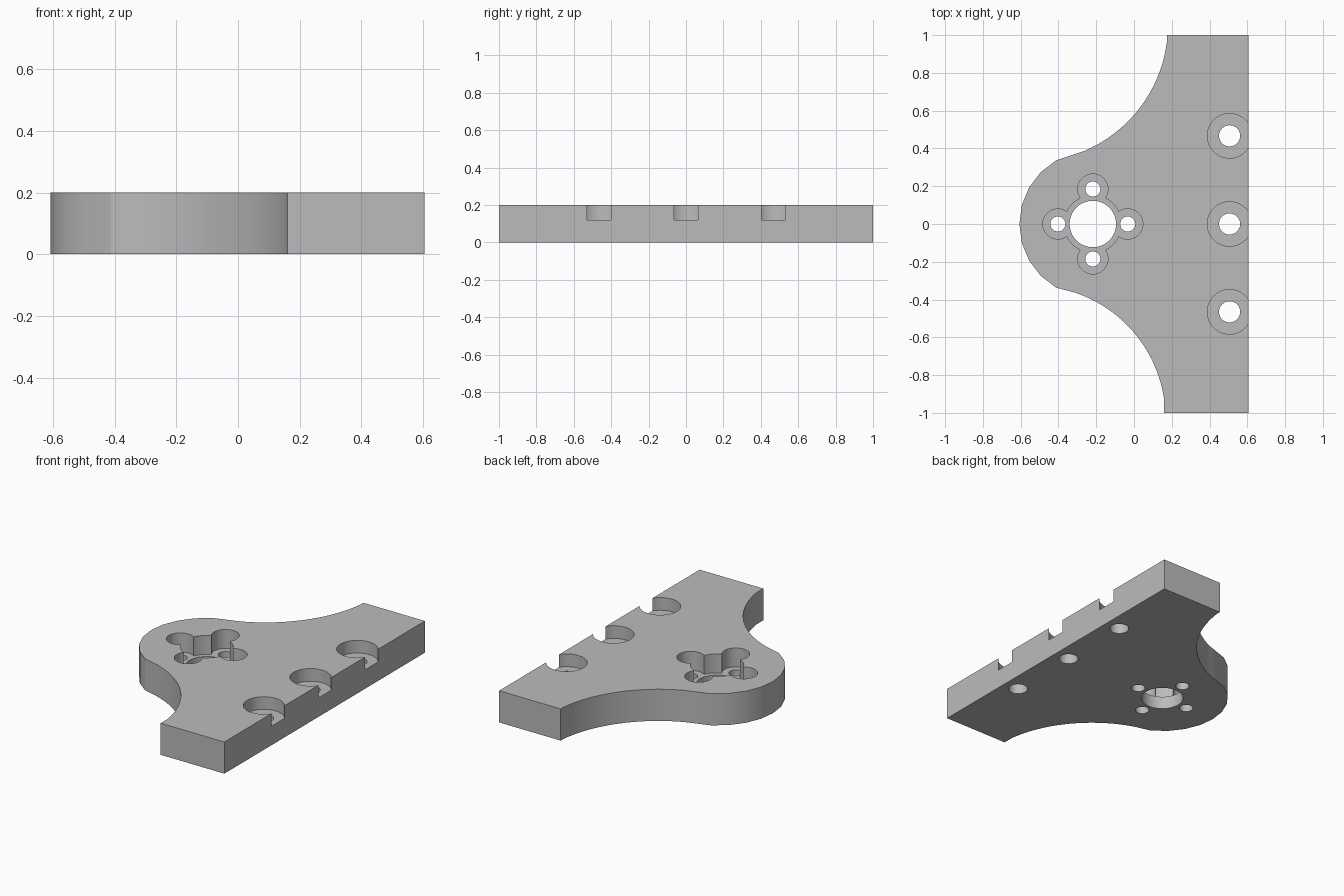
import bpy, bmesh
from math import cos, sin, pi, atan2, hypot
from mathutils import Vector

cube = bpy.data.objects.get("Cube")
if cube:
    bpy.data.objects.remove(cube, do_unlink=True)

THICK = 0.2
HUB_X = -0.218
EDGE_X = 0.605

grey = bpy.data.materials.new("plain grey")
grey.use_nodes = True
colour = (0.5, 0.5, 0.5, 1)
grey.diffuse_color = colour
grey.node_tree.nodes["Principled BSDF"].inputs["Base Color"].default_value = colour


def arc(a, b, c, steps):
    """Points on the circle from a through b to c."""
    (ax, ay), (bx, by), (cx, cy) = a, b, c
    d = 2 * (ax * (by - cy) + bx * (cy - ay) + cx * (ay - by))
    sa, sb, sc = ax * ax + ay * ay, bx * bx + by * by, cx * cx + cy * cy
    ox = (sa * (by - cy) + sb * (cy - ay) + sc * (ay - by)) / d
    oy = (sa * (cx - bx) + sb * (ax - cx) + sc * (bx - ax)) / d
    r = hypot(ax - ox, ay - oy)
    start = atan2(ay - oy, ax - ox)
    turn = (atan2(cy - oy, cx - ox) - start) % (2 * pi)
    if (atan2(by - oy, bx - ox) - start) % (2 * pi) > turn:
        turn -= 2 * pi
    return [(ox + r * cos(start + turn * i / steps),
             oy + r * sin(start + turn * i / steps)) for i in range(steps + 1)]


def prism(name, outline, bottom, top):
    """Extrude a closed outline between two heights."""
    bm = bmesh.new()
    face = bm.faces.new([bm.verts.new((x, y, bottom)) for x, y in outline])
    raised = bmesh.ops.extrude_face_region(bm, geom=[face])["geom"]
    verts = [v for v in raised if isinstance(v, bmesh.types.BMVert)]
    bmesh.ops.translate(bm, verts=verts, vec=Vector((0, 0, top - bottom)))
    bmesh.ops.recalc_face_normals(bm, faces=bm.faces)
    mesh = bpy.data.meshes.new(name)
    bm.to_mesh(mesh)
    bm.free()
    obj = bpy.data.objects.new(name, mesh)
    mesh.materials.append(grey)
    bpy.context.collection.objects.link(obj)
    return obj


# Plate outline: straight mounting edge, two concave flanks, round nose
upper_flank = arc((0.175, 0.97), (0.075, 0.68), (-0.26, 0.388), 18)
nose = arc((-0.412, 0.337), (-0.607, 0), (-0.412, -0.337), 8)
lower_flank = arc((-0.31, -0.364), (0, -0.575), (0.16, -0.93), 18)
outline = ([(EDGE_X, 1), (0.175, 1)] + upper_flank + nose
           + lower_flank + [(0.16, -1), (EDGE_X, -1)])
plate = prism("mounting_plate", outline, 0, THICK)
bpy.context.view_layer.objects.active = plate
plate.select_set(True)


def cut(x, y, radius, floor, sides=40):
    """Drill a round hole from the top down to the floor height."""
    circle = [(x + radius * cos(2 * pi * i / sides),
               y + radius * sin(2 * pi * i / sides)) for i in range(sides)]
    cutter = prism("drill_cutter", circle, floor, THICK + 0.1)
    cutter.hide_render = True
    mod = plate.modifiers.new("drill", "BOOLEAN")
    mod.operation = "DIFFERENCE"
    mod.solver = "EXACT"
    mod.object = cutter
    bpy.ops.object.modifier_apply(modifier=mod.name)
    bpy.data.objects.remove(cutter, do_unlink=True)


# Hub pocket with four screw bores around the shaft hole
screws = [(HUB_X + 0.185 * cos(k * pi / 2), 0.185 * sin(k * pi / 2)) for k in range(4)]
cut(HUB_X, 0, 0.152, 0.08)
for x, y in screws:
    cut(x, y, 0.08, 0.08)
cut(HUB_X, 0, 0.123, -0.1)
for x, y in screws:
    cut(x, y, 0.04, -0.1)

# Counterbored holes breaking through the straight edge
for y in (-0.465, 0, 0.467):
    cut(0.506, y, 0.118, 0.12)
    cut(0.506, y, 0.056, -0.1)

bpy.ops.object.shade_smooth_by_angle(angle=pi / 9)
